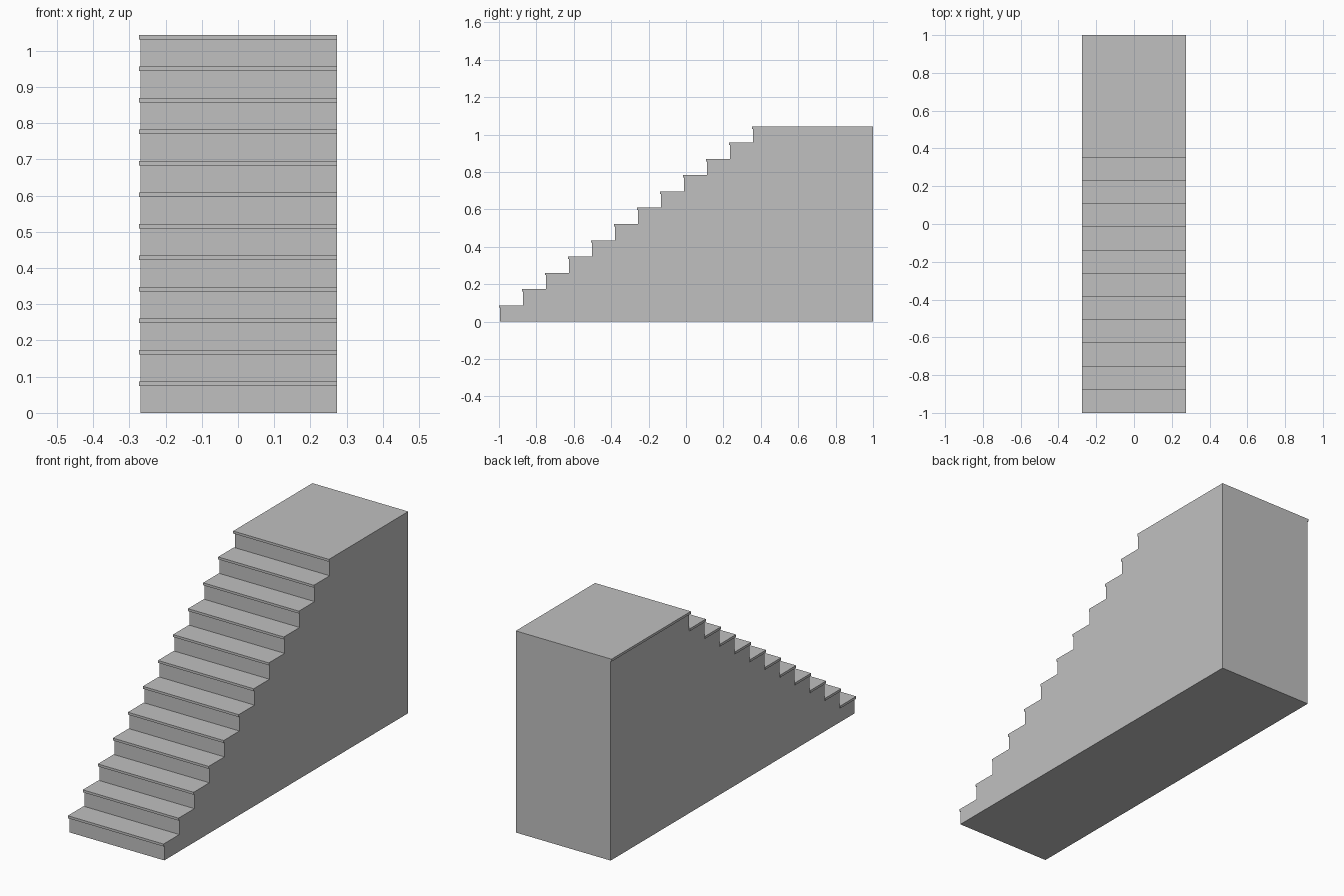
import bpy
import bmesh

cube = bpy.data.objects.get("Cube")
if cube:
    bpy.data.objects.remove(cube, do_unlink=True)

STEPS = 12
RISE = 1.043 / STEPS      # height of one step
RUN = 0.1229              # depth of one step
THICK = 0.0125            # tread thickness
NOSE = 0.006              # tread overhang in front of its riser
X_MIN, X_MAX = -0.274, 0.274
SIDE = 0.005              # tread overhang on one side only
BACK = 1.0

grey = bpy.data.materials.new("plain grey")
grey.use_nodes = True
COLOUR = (0.53, 0.53, 0.53, 1)
grey.diffuse_color = COLOUR
grey.node_tree.nodes["Principled BSDF"].inputs["Base Color"].default_value = COLOUR


def extrude_profile(name, profile, x0, x1):
    """Extrude a closed (y, z) outline from x0 to x1."""
    bm = bmesh.new()
    face = bm.faces.new([bm.verts.new((x0, y, z)) for y, z in profile])
    result = bmesh.ops.extrude_face_region(bm, geom=[face])
    moved = [v for v in result["geom"] if isinstance(v, bmesh.types.BMVert)]
    bmesh.ops.translate(bm, verts=moved, vec=(x1 - x0, 0, 0))
    bmesh.ops.recalc_face_normals(bm, faces=bm.faces)
    mesh = bpy.data.meshes.new(name)
    bm.to_mesh(mesh)
    bm.free()
    mesh.materials.append(grey)
    obj = bpy.data.objects.new(name, mesh)
    bpy.context.collection.objects.link(obj)
    return obj


def nose_y(i):
    return -1 + i * RUN


# Solid stepped body
outline = [(BACK, 0), (nose_y(0) + NOSE, 0)]
for i in range(STEPS):
    top = (i + 1) * RISE - THICK
    end = nose_y(i + 1) + NOSE if i < STEPS - 1 else BACK
    outline += [(nose_y(i) + NOSE, top), (end, top)]
extrude_profile("stair_body", outline, X_MIN + SIDE, X_MAX)

# Treads, the last one being the landing slab
for i in range(STEPS):
    last = i == STEPS - 1
    y0 = nose_y(i)
    y1 = BACK if last else nose_y(i + 1) + NOSE
    z1 = (i + 1) * RISE
    z0 = z1 - THICK
    name = "landing_slab" if last else f"tread_{i + 1}"
    extrude_profile(name, [(y0, z0), (y1, z0), (y1, z1), (y0, z1)], X_MIN, X_MAX)
